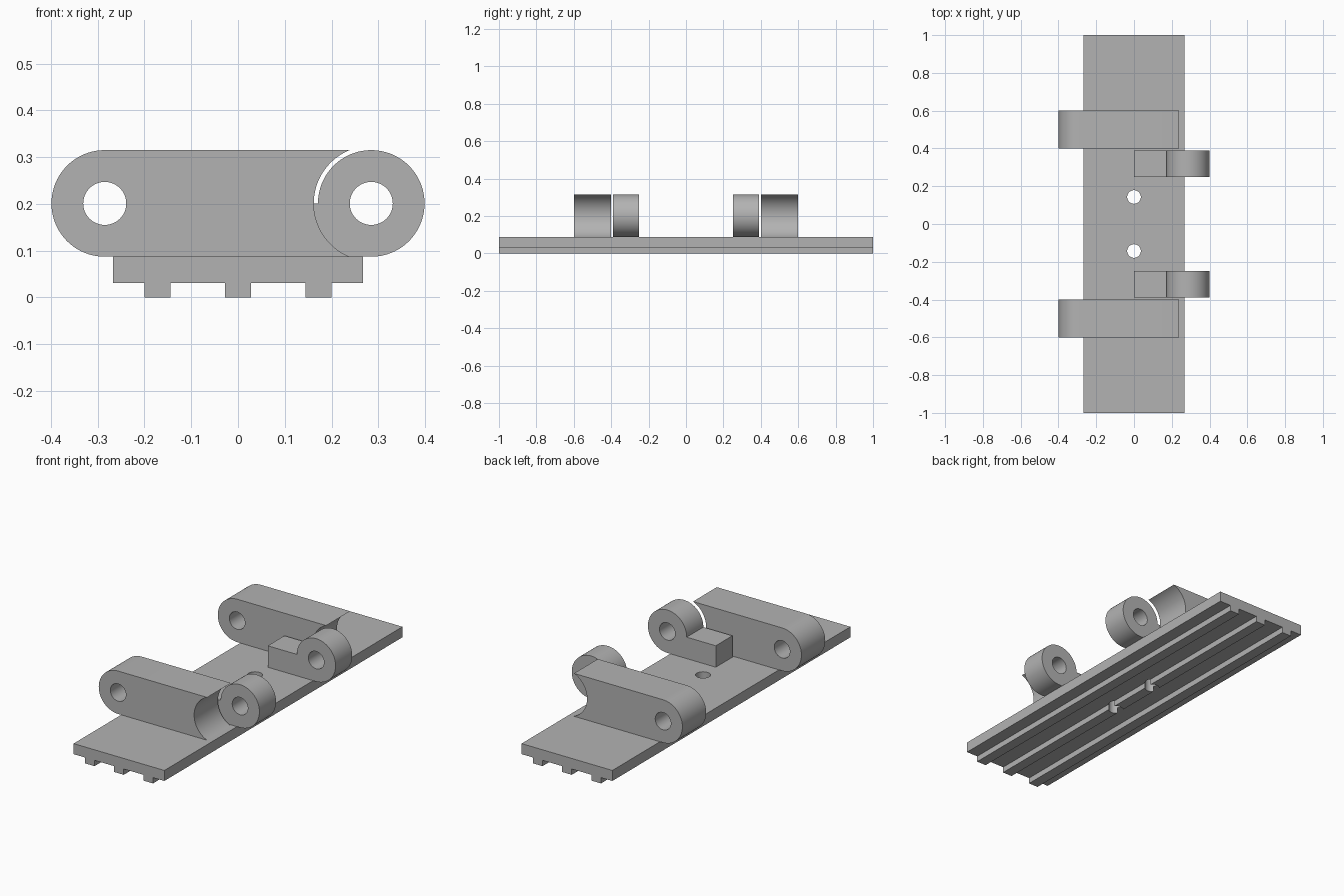
import bpy, bmesh
from math import sin, cos, pi, asin
from mathutils import Vector

if "Cube" in bpy.data.objects:
    bpy.data.objects.remove(bpy.data.objects["Cube"], do_unlink=True)

grey = bpy.data.materials.new("plain grey")
grey.use_nodes = True
colour = (0.45, 0.45, 0.45, 1)
grey.diffuse_color = colour
grey.node_tree.nodes["Principled BSDF"].inputs["Base Color"].default_value = colour

PIVOT_X, PIVOT_Z = 0.285, 0.201
EYE_R, HOLE_R, CLEARANCE_R = 0.114, 0.046, 0.123
PLATE_TOP = PIVOT_Z - EYE_R


def arc(cx, cz, r, start, end, steps=40):
    """Points on an arc between two angles."""
    return [(cx + r * cos(start + (end - start) * i / steps),
             cz + r * sin(start + (end - start) * i / steps)) for i in range(steps + 1)]


def extrude_profile(name, points, y0, y1):
    """Solid made by extruding an x-z profile along y."""
    bm = bmesh.new()
    face = bm.faces.new([bm.verts.new((x, y0, z)) for x, z in points])
    out = bmesh.ops.extrude_face_region(bm, geom=[face])
    moved = [g for g in out["geom"] if isinstance(g, bmesh.types.BMVert)]
    bmesh.ops.translate(bm, verts=moved, vec=Vector((0, y1 - y0, 0)))
    bmesh.ops.recalc_face_normals(bm, faces=bm.faces)
    mesh = bpy.data.meshes.new(name)
    bm.to_mesh(mesh)
    bm.free()
    obj = bpy.data.objects.new(name, mesh)
    bpy.context.collection.objects.link(obj)
    mesh.materials.append(grey)
    return obj


def drill(obj, location, radius, rotation=(0, 0, 0)):
    """Cut a round through hole."""
    bpy.ops.mesh.primitive_cylinder_add(vertices=64, radius=radius, depth=0.5,
                                        location=location, rotation=rotation)
    cutter = bpy.context.object
    cutter.data.materials.append(grey)
    mod = obj.modifiers.new("hole", "BOOLEAN")
    mod.operation, mod.solver, mod.object = "DIFFERENCE", "EXACT", cutter
    activate(obj)
    bpy.ops.object.modifier_apply(modifier=mod.name)
    bpy.data.objects.remove(cutter, do_unlink=True)


def activate(obj):
    bpy.ops.object.select_all(action="DESELECT")
    obj.select_set(True)
    bpy.context.view_layer.objects.active = obj


def finish(obj):
    activate(obj)
    bpy.ops.object.shade_smooth_by_angle(angle=pi / 6)


# Base plate with three ribs running along its underside
rib_z, half_w = 0.031, 0.267
outline = [(-half_w, PLATE_TOP), (-half_w, rib_z)]
for centre in (-0.172, 0, 0.172):
    a, b = centre - 0.028, centre + 0.028
    outline += [(a, rib_z), (a, 0), (b, 0), (b, rib_z)]
outline += [(half_w, rib_z), (half_w, PLATE_TOP)]
plate = extrude_profile("base_plate", outline, -1, 1)
for side in (-1, 1):
    drill(plate, (0, side * 0.143, 0), 0.036)
finish(plate)

# Long arm: rounded eye at one end, concave clearance at the other
bite = asin(EYE_R / CLEARANCE_R)
arm_profile = (arc(-PIVOT_X, PIVOT_Z, EYE_R, pi / 2, 3 * pi / 2)
               + arc(PIVOT_X, PIVOT_Z, CLEARANCE_R, pi + bite, pi - bite))
# Short lug: rounded eye joined to a low block
lug_profile = ([(0, PIVOT_Z), (0, PLATE_TOP)]
               + arc(PIVOT_X, PIVOT_Z, EYE_R, -pi / 2, pi, 64))

for side, label in ((-1, "front"), (1, "back")):
    arm = extrude_profile(label + "_long_arm", arm_profile, side * 0.4, side * 0.6)
    drill(arm, (-PIVOT_X, side * 0.5, PIVOT_Z), HOLE_R, (pi / 2, 0, 0))
    finish(arm)
    lug = extrude_profile(label + "_short_lug", lug_profile, side * 0.25, side * 0.39)
    drill(lug, (PIVOT_X, side * 0.32, PIVOT_Z), HOLE_R, (pi / 2, 0, 0))
    finish(lug)
